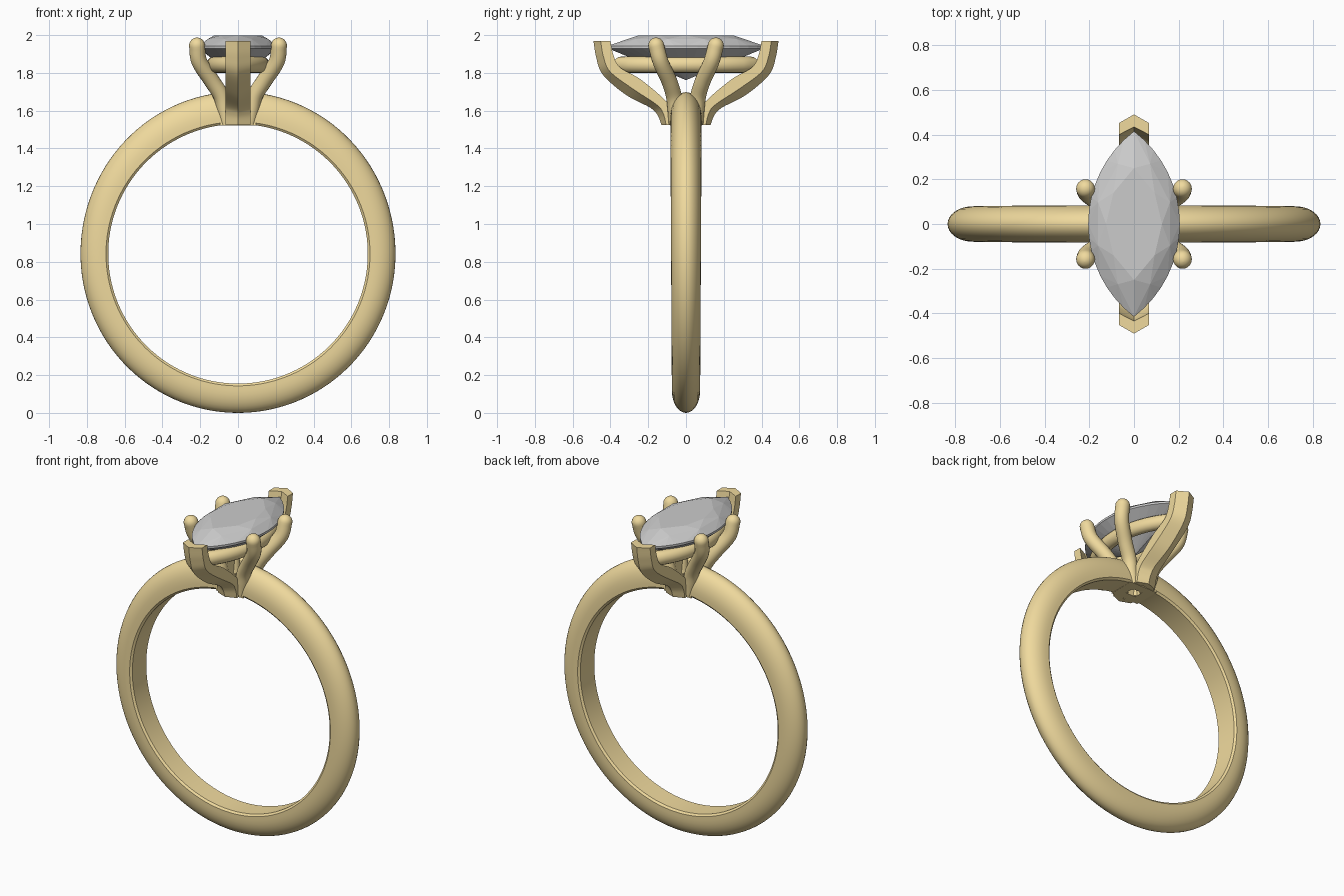
import bpy, bmesh
from math import sin, cos, pi, sqrt, asin, radians
from mathutils import Vector

if "Cube" in bpy.data.objects:
    bpy.data.objects.remove(bpy.data.objects["Cube"])

gold = bpy.data.materials.new("gold")
gold.diffuse_color = (0.87, 0.70, 0.34, 1)
gold.use_nodes = True
gold.node_tree.nodes["Principled BSDF"].inputs["Base Color"].default_value = gold.diffuse_color


def finish(name, bm, mat=None, angle=None):
    bmesh.ops.recalc_face_normals(bm, faces=bm.faces[:])
    me = bpy.data.meshes.new(name)
    bm.to_mesh(me)
    bm.free()
    ob = bpy.data.objects.new(name, me)
    bpy.context.collection.objects.link(ob)
    if mat:
        me.materials.append(mat)
    if angle:
        bpy.ops.object.select_all(action='DESELECT')
        ob.select_set(True)
        bpy.context.view_layer.objects.active = ob
        bpy.ops.object.shade_smooth_by_angle(angle=radians(angle))
    return ob


def loft(name, rings, closed=False, angle=35):
    """Skin a list of closed cross-sections."""
    bm = bmesh.new()
    vs = [[bm.verts.new(p) for p in r] for r in rings]
    n = len(rings[0])
    for i in range(len(vs) if closed else len(vs) - 1):
        a, b = vs[i], vs[(i + 1) % len(vs)]
        for j in range(n):
            bm.faces.new((a[j], a[(j + 1) % n], b[(j + 1) % n], b[j]))
    if not closed:
        bm.faces.new(vs[0])
        bm.faces.new(vs[-1])
    return finish(name, bm, gold, angle)


def spline(pts, steps=6):
    """Catmull-Rom curve through the points."""
    p = [Vector(q) for q in pts]
    p = [2 * p[0] - p[1]] + p + [2 * p[-1] - p[-2]]
    out = []
    for i in range(1, len(p) - 2):
        a, b, c, d = p[i - 1:i + 3]
        for s in range(steps):
            t = s / steps
            out.append(0.5 * (2 * b + (c - a) * t + (2 * a - 5 * b + 4 * c - d) * t * t
                              + (3 * b - a - 3 * c + d) * t ** 3))
    return out + [p[-2]]


def marquise(length, width, n, z):
    """Pointed oval from two arcs, n segments per side."""
    r = (length ** 2 + width ** 2) / (2 * width)
    amax = asin(length / r)
    side = []
    for i in range(n):
        a = -amax + 2 * amax * i / n
        side.append((r * cos(a) - r + width, r * sin(a)))
    return [Vector((x, y, z)) for x, y in side] + [Vector((-x, -y, z)) for x, y in side]


# band: D-shaped section, slightly heavier at the top, open under the head
CZ, RI = 0.842, 0.687
rings = []
gap = 0.06
for i in range(121):
    a = gap + (2 * pi - 2 * gap) * i / 120
    ro = 0.834 + (0.024 if cos(a) > 0 else 0.008) * cos(a) ** 2
    w = 0.079 + 0.004 * cos(a)
    sec = [(w - 0.01, RI), (w, RI + 0.012)]
    sec += [(w * cos(t * pi / 16), RI + 0.035 + (ro - RI - 0.035) * sin(t * pi / 16)) for t in range(17)]
    sec += [(-w, RI + 0.012), (-w + 0.01, RI)]
    rings.append([(r * sin(a), y, CZ + r * cos(a)) for y, r in sec])
loft("band", rings)

# end prongs: V-shaped section lofted between outer and inner edges
outer = spline([(0, .13, 1.523), (0, .15, 1.575), (0, .19, 1.616), (0, .32, 1.685), (0, .44, 1.79), (0, .475, 1.88), (0, .49, 1.97)])
inner = spline([(0, .07, 1.523), (0, .08, 1.60), (0, .11, 1.655), (0, .24, 1.765), (0, .35, 1.83), (0, .385, 1.897), (0, .40, 1.97)])
for side, name in ((-1, "front_end_prong"), (1, "back_end_prong")):
    rings = []
    for o, n in zip(outer, inner):
        sec = []
        for x, t in ((0, 0), (.066, .42), (.066, 1), (0, .62), (-.066, 1), (-.066, .42)):
            v = o.lerp(n, t)
            sec.append((x, side * v.y, v.z))
        rings.append(sec)
    loft(name, rings, angle=25)

# four round side prongs with domed tips
path = spline([(.055, .05, 1.523), (.07, .055, 1.60), (.09, .065, 1.68), (.14, .09, 1.76),
               (.205, .135, 1.86), (.217, .158, 1.945)])
R = 0.042
for sx, sy, name in ((1, 1, "back_right"), (-1, 1, "back_left"), (1, -1, "front_right"), (-1, -1, "front_left")):
    pts = [Vector((p.x * sx, p.y * sy, p.z)) for p in path]
    rings = []
    for i, p in enumerate(pts):
        d = (pts[min(i + 1, len(pts) - 1)] - pts[max(i - 1, 0)]).normalized()
        if i == 0:
            d = Vector((0, 0, 1))
        u = d.cross(Vector((0, 1, 0))).normalized()
        v = d.cross(u)
        rings.append([p + R * (cos(k * pi / 10) * u + sin(k * pi / 10) * v) for k in range(20)])
    for k in range(1, 7):
        t = k * pi / 12 * 0.98
        rings.append([p + (q - p) * cos(t) + d * R * sin(t) for q in rings[len(pts) - 1]])
    loft(name + "_prong", rings, angle=50)

# gallery rail: rounded marquise loop below the stone
loop = marquise(.345, .127, 20, 1.843)
rings = []
for i, p in enumerate(loop):
    d = loop[(i + 1) % len(loop)] - loop[i - 1]
    u = Vector((d.y, -d.x, 0)).normalized()
    rings.append([p + u * .04 * cos(k * pi / 8) + Vector((0, 0, .043 * sin(k * pi / 8))) for k in range(16)])
loft("gallery_rail", rings, closed=True, angle=50)

# head base: tapered frame with an opening in the middle
def rect(x, y, z):
    return [(x, y, z), (-x, y, z), (-x, -y, z), (x, -y, z)]


loft("head_base", [rect(.095, .085, 1.521), rect(.088, .08, 1.60), rect(.035, .03, 1.60), rect(.035, .03, 1.521)],
     closed=True)

# marquise stone: hull of table, crown, girdle and pavilion points
bm = bmesh.new()
stone = marquise(.25, .125, 4, 1.999) + marquise(.415, .205, 16, 1.943) + marquise(.415, .205, 16, 1.930)
stone += [p.lerp(q, 0.5) for p, q in zip(marquise(.33, .172, 8, 1.979), marquise(.34, .172, 8, 1.979))][1::2]
stone += marquise(.20, .105, 4, 1.855) + [Vector((0, 0, 1.762))]
for p in stone:
    bm.verts.new(p)
res = bmesh.ops.convex_hull(bm, input=bm.verts[:])
bmesh.ops.delete(bm, geom=[v for v in bm.verts if not v.link_faces], context='VERTS')
finish("stone", bm)
